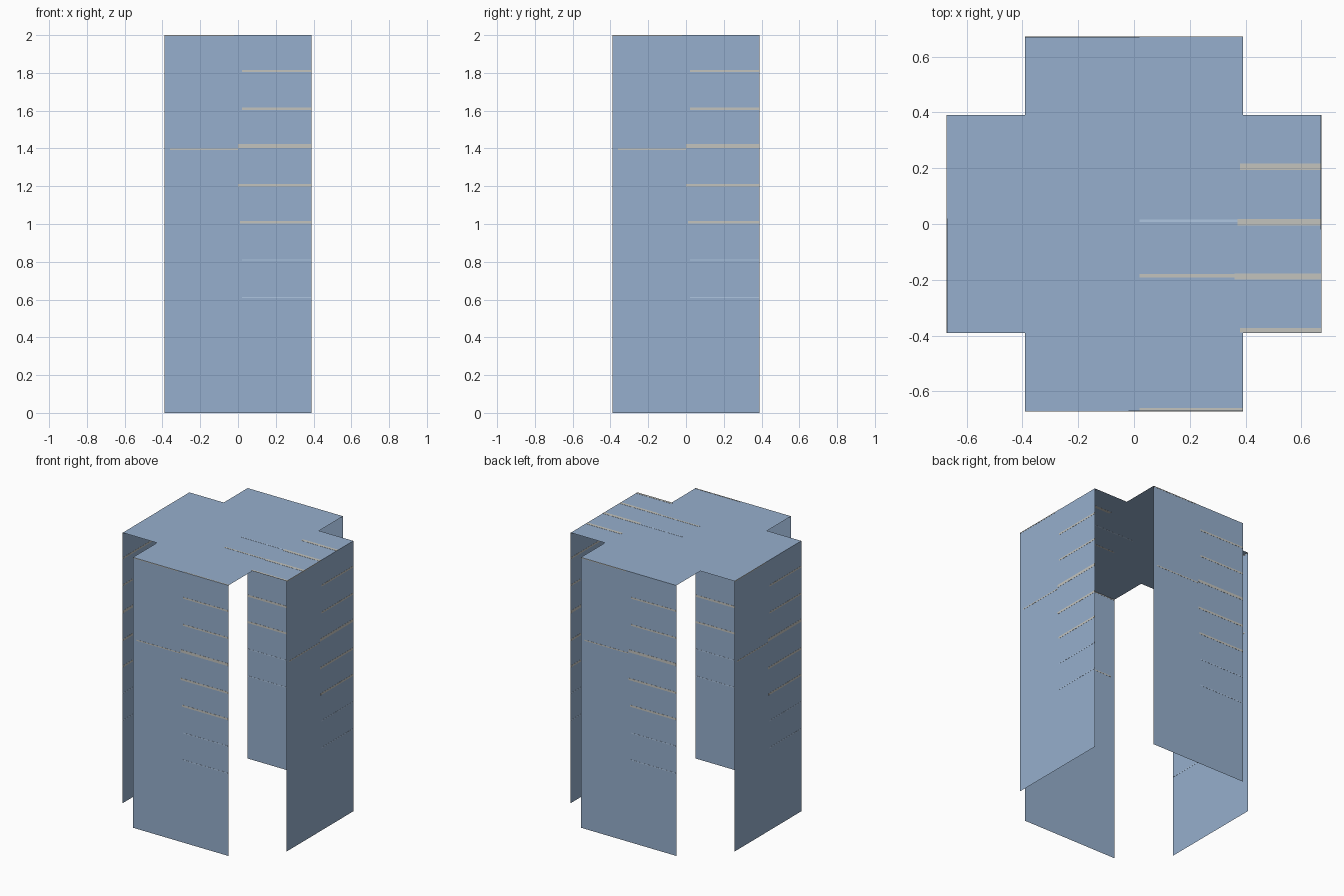
import bpy, math
from mathutils import Matrix, Vector

if "Cube" in bpy.data.objects:
    bpy.data.objects.remove(bpy.data.objects["Cube"])

HALF = 0.39    # half width of each arm and panel
REACH = 0.67   # distance from centre to a panel
TOP = 2.0


def material(name, rgb):
    m = bpy.data.materials.new(name)
    m.diffuse_color = (*rgb, 1)
    m.use_nodes = True
    m.node_tree.nodes["Principled BSDF"].inputs["Base Color"].default_value = m.diffuse_color
    return m


blue = material("steel blue", (0.305, 0.429, 0.610))
cream = material("grey cream", (0.552, 0.552, 0.515))
pale = material("pale blue", (0.429, 0.565, 0.753))


def mesh_object(name, verts, faces, mat):
    me = bpy.data.meshes.new(name)
    me.from_pydata(verts, [], faces)
    me.materials.append(mat)
    ob = bpy.data.objects.new(name, me)
    bpy.context.collection.objects.link(ob)
    return ob


def stripe(name, lo, hi, mat, turn=Matrix()):
    """Very thin plate between two corners."""
    v = [turn @ Vector((x, y, z)) for x in (lo[0], hi[0])
         for y in (lo[1], hi[1]) for z in (lo[2], hi[2])]
    f = [(0, 1, 3, 2), (4, 6, 7, 5), (0, 4, 5, 1),
         (2, 3, 7, 6), (0, 2, 6, 4), (1, 5, 7, 3)]
    mesh_object(name, v, f, mat)


# Cross-shaped top sheet
h, r = HALF, REACH
outline = [(h, -r), (h, -h), (r, -h), (r, h), (h, h), (h, r),
           (-h, r), (-h, h), (-r, h), (-r, -h), (-h, -h), (-h, -r)]
mesh_object("top_sheet", [(x, y, TOP) for x, y in outline],
            [(0, 1, 10, 11), (2, 3, 4, 1), (1, 4, 7, 10),
             (4, 5, 6, 7), (7, 8, 9, 10)], blue)

# Panel stripes: start, end, height, thickness, colour
panel_stripes = [
    (0.02, h, 1.81, 0.012, cream), (0.02, h, 1.61, 0.012, cream),
    (0.00, h, 1.413, 0.020, cream), (0.00, h, 1.205, 0.015, cream),
    (0.01, h, 1.01, 0.014, cream), (0.02, h, 0.81, 0.006, pale),
    (0.02, h, 0.61, 0.006, pale), (-0.36, 0.0, 1.395, 0.008, cream),
    (-h, -0.02, 1.997, 0.006, cream)]

# Four hanging panels, repeated by quarter turns
T = 0.001
for i, side in enumerate(("front", "right", "back", "left")):
    turn = Matrix.Rotation(i * math.pi / 2, 4, 'Z')
    quad = [(-h, -r, 0), (h, -r, 0), (h, -r, TOP), (-h, -r, TOP)]
    mesh_object(side + "_panel", [turn @ Vector(c) for c in quad],
                [(0, 1, 2, 3)], blue)
    for n, (a, b, z, w, mat) in enumerate(panel_stripes):
        stripe(f"{side}_stripe_{n + 1}", (a, -r - T, z - w / 2),
               (b, -r + T, z + w / 2), mat, turn)

# Stripes on the top sheet
top_stripes = [
    (0.38, r, 0.205, 0.022, cream), (0.37, r, 0.006, 0.024, cream),
    (0.36, r, -0.188, 0.022, cream), (0.38, r, -0.381, 0.016, cream),
    (0.02, 0.37, 0.012, 0.010, pale), (0.02, 0.36, -0.186, 0.012, cream),
    (0.02, h, -0.664, 0.008, cream)]
for n, (a, b, y, w, mat) in enumerate(top_stripes):
    stripe(f"top_stripe_{n + 1}", (a, y - w / 2, TOP - T / 2),
           (b, y + w / 2, TOP + T), mat)
